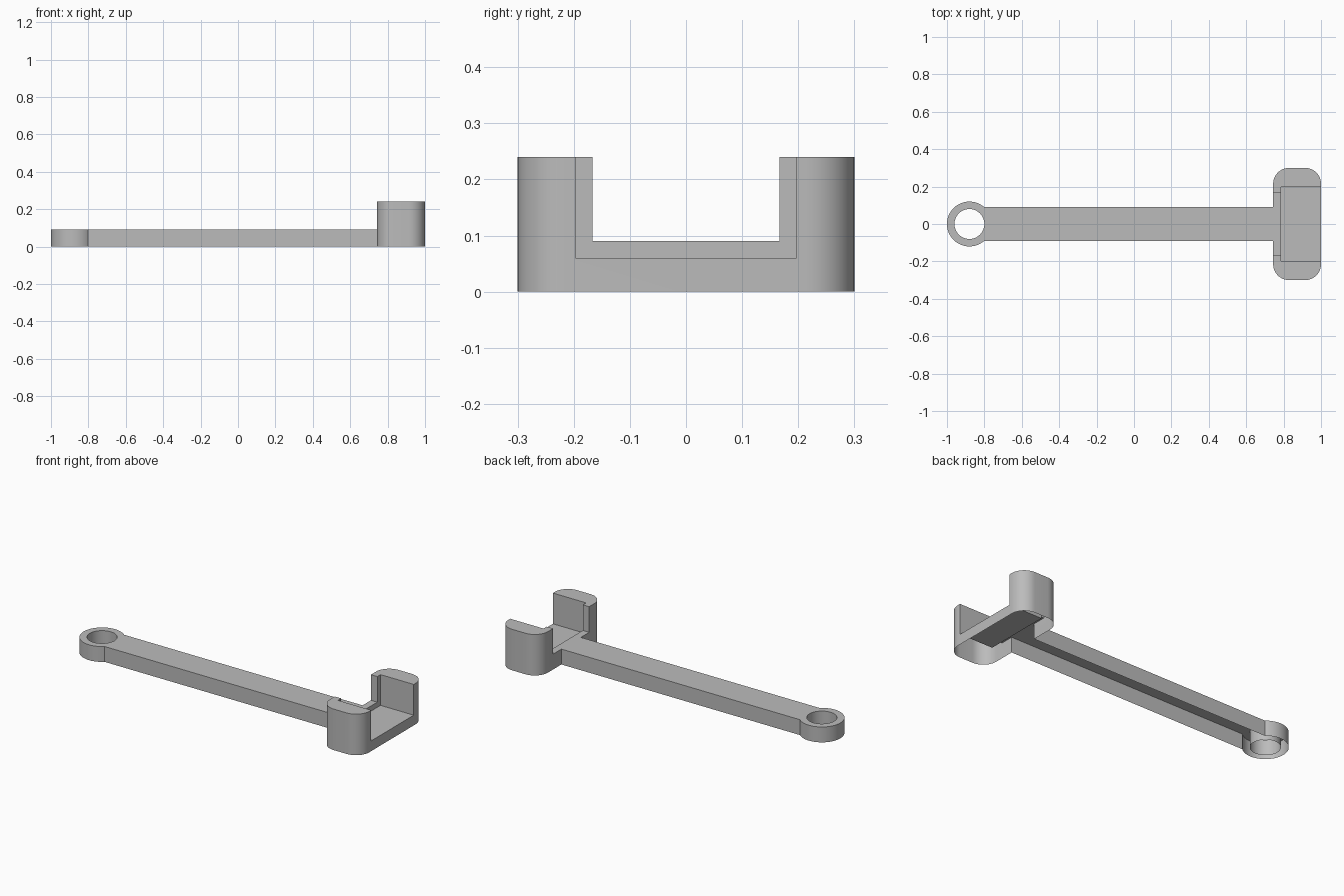
import bpy, bmesh, math

cube = bpy.data.objects.get("Cube")
if cube:
    bpy.data.objects.remove(cube, do_unlink=True)

grey = bpy.data.materials.new("plain grey")
grey.use_nodes = True
colour = (0.5, 0.5, 0.5, 1)
grey.diffuse_color = colour
grey.node_tree.nodes["Principled BSDF"].inputs["Base Color"].default_value = colour


def prism(name, outline, low, high):
    """Extrude a plan outline from height low to high."""
    bm = bmesh.new()
    base = bm.faces.new([bm.verts.new((x, y, low)) for x, y in outline])
    top = bmesh.ops.extrude_face_region(bm, geom=[base])["geom"]
    for v in top:
        if isinstance(v, bmesh.types.BMVert):
            v.co.z = high
    bmesh.ops.recalc_face_normals(bm, faces=bm.faces)
    mesh = bpy.data.meshes.new(name)
    bm.to_mesh(mesh)
    bm.free()
    mesh.materials.append(grey)
    obj = bpy.data.objects.new(name, mesh)
    bpy.context.collection.objects.link(obj)
    return obj


def arc(cx, cy, r, start, end, steps):
    angles = [math.radians(start + (end - start) * i / steps) for i in range(steps + 1)]
    return [(cx + r * math.cos(a), cy + r * math.sin(a)) for a in angles]


def rectangle(x0, x1, half):
    return [(x0, -half), (x1, -half), (x1, half), (x0, half)]


def rounded(x0, x1, half, r):
    corners = [(x1 - r, half - r), (x0 + r, half - r), (x0 + r, r - half), (x1 - r, r - half)]
    return [p for i, (x, y) in enumerate(corners) for p in arc(x, y, r, 90 * i, 90 * i + 90, 12)]


def combine(target, tool, operation):
    """Apply a boolean and discard the tool."""
    mod = target.modifiers.new(operation, "BOOLEAN")
    mod.operation, mod.solver, mod.object = operation, "EXACT", tool
    bpy.context.view_layer.update()
    result = target.evaluated_get(bpy.context.evaluated_depsgraph_get())
    mesh = bpy.data.meshes.new_from_object(result)
    target.modifiers.clear()
    target.data = mesh
    bpy.data.objects.remove(tool, do_unlink=True)


thick, tall = 0.09, 0.24

# Rounded head with a slot between two posts and a deeper pocket at the end
body = prism("hook_arm", rounded(0.744, 1.0, 0.3, 0.085), 0, tall)
combine(body, prism("slot_cutter", rectangle(0.6, 1.2, 0.167), thick, 0.4), "DIFFERENCE")
combine(body, prism("pocket_cutter", rectangle(0.785, 1.2, 0.197), 0.06, 0.4), "DIFFERENCE")

# Straight arm and eyelet
combine(body, prism("arm_bar", rectangle(-0.84, 0.765, 0.09), 0, thick), "UNION")
combine(body, prism("eyelet", arc(-0.88, 0, 0.12, 0, 360, 64)[:-1], 0, thick), "UNION")
combine(body, prism("hole_cutter", arc(-0.88, 0, 0.08, 0, 360, 48)[:-1], -0.1, 0.2), "DIFFERENCE")

# The underside is an open shell
bm = bmesh.new()
bm.from_mesh(body.data)
bmesh.ops.remove_doubles(bm, verts=bm.verts, dist=0.0001)
bottom = [f for f in bm.faces if all(v.co.z < 0.001 for v in f.verts)]
bmesh.ops.delete(bm, geom=bottom, context="FACES")
bm.to_mesh(body.data)
bm.free()

# Smooth curved walls, crisp edges
bpy.ops.object.select_all(action="DESELECT")
body.select_set(True)
bpy.context.view_layer.objects.active = body
bpy.ops.object.shade_smooth_by_angle(angle=math.radians(30))
